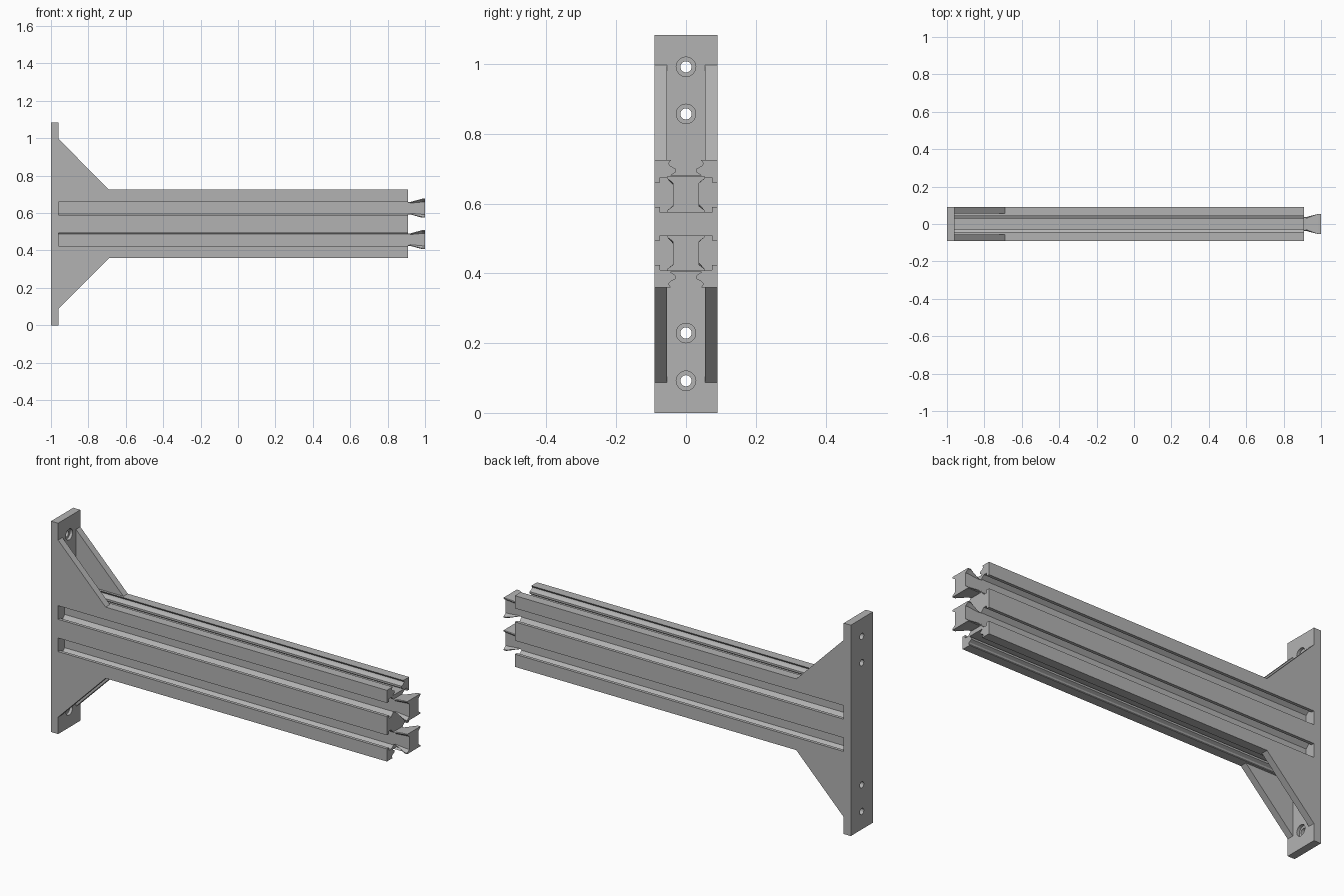
import bpy, bmesh, math

cube = bpy.data.objects.get("Cube")
if cube:
    bpy.data.objects.remove(cube, do_unlink=True)

MID = 0.542      # height of the horizontal symmetry plane
HALF_W = 0.09    # half of the overall depth
WALL_X = -0.96   # front face of the mounting plate

grey = bpy.data.materials.new("plain_grey")
grey.use_nodes = True
grey.diffuse_color = (0.45, 0.45, 0.45, 1)
grey.node_tree.nodes["Principled BSDF"].inputs["Base Color"].default_value = grey.diffuse_color


def loft(name, rings):
    """Skin matching rings of points and cap both ends."""
    bm = bmesh.new()
    loops = [[bm.verts.new(p) for p in ring] for ring in rings]
    n = len(loops[0])
    for a, b in zip(loops, loops[1:]):
        for i in range(n):
            j = (i + 1) % n
            bm.faces.new((a[i], a[j], b[j], b[i]))
    bm.faces.new(loops[0][::-1])
    bm.faces.new(loops[-1])
    bmesh.ops.recalc_face_normals(bm, faces=bm.faces[:])
    mesh = bpy.data.meshes.new(name)
    bm.to_mesh(mesh)
    bm.free()
    mesh.materials.append(grey)
    obj = bpy.data.objects.new(name, mesh)
    bpy.context.collection.objects.link(obj)
    return obj


def mirrored(quarter):
    """Complete a quarter section across both axes."""
    half = quarter + [(y, -z) for y, z in reversed(quarter)]
    return half + [(-y, z) for y, z in reversed(half)]


def section(x, outline, centre=MID):
    return [(x, y, centre + z) for y, z in outline]


# Mounting plate with counterbored holes
rect = mirrored([(HALF_W, MID)])
plate = loft("mounting_plate", [section(-1, rect), section(WALL_X, rect)])


def circle(x, r, z):
    angles = [math.tau * i / 32 for i in range(32)]
    return [(x, r * math.cos(a), z + r * math.sin(a)) for a in angles]


for offset in (-0.45, -0.313, 0.315, 0.45):
    z = MID + offset
    cutter = loft("hole_cutter", [circle(-1.05, 0.016, z), circle(-0.975, 0.016, z),
                                  circle(-0.975, 0.028, z), circle(-0.9, 0.028, z)])
    cutter.hide_render = True
    mod = plate.modifiers.new("hole", 'BOOLEAN')
    mod.operation = 'DIFFERENCE'
    mod.solver = 'EXACT'
    mod.object = cutter
    bpy.context.view_layer.objects.active = plate
    bpy.ops.object.modifier_apply(modifier=mod.name)
    bpy.data.objects.remove(cutter, do_unlink=True)

# Slotted beam: top channel, outer lip, then undercut side slot
beam_quarter = [
    (0.045, 0.138), (0.03, 0.148), (0.03, 0.158), (0.045, 0.166), (0.05, 0.173),
    (0.043, 0.183), (HALF_W, 0.183), (HALF_W, 0.118), (0.074, 0.118),
    (0.074, 0.133), (0.055, 0.133), (0.037, 0.118), (0.037, 0.053),
    (0.055, 0.033), (0.074, 0.033), (0.074, 0.048), (HALF_W, 0.048),
]
beam = mirrored(beam_quarter)
loft("slotted_beam", [section(WALL_X, beam), section(0.91, beam)])

# Flared connector prongs at the free end
root = mirrored([(0.03, 0.033), (0.036, 0.031), (0.037, 0.027)])
tip = mirrored([(0.054, 0.051), (0.054, 0.046), (0.037, 0.033)])
for name, side in (("upper_prong", 1), ("lower_prong", -1)):
    centre = MID + side * 0.084
    loft(name, [section(0.9, root, centre), section(0.92, root, centre),
                section(0.985, tip, centre), section(1.0, tip, centre)])

# Triangular gussets above and below, on both sides
for level, v in (("upper", 1), ("lower", -1)):
    for side, s in (("left", 1), ("right", -1)):
        triangle = [(WALL_X, 0.183), (-0.69, 0.183), (WALL_X, 0.455)]
        loft(f"{level}_{'back' if s > 0 else 'front'}_gusset",
             [[(x, s * y, MID + v * z) for x, z in triangle]
              for y in (0.055, HALF_W)])
